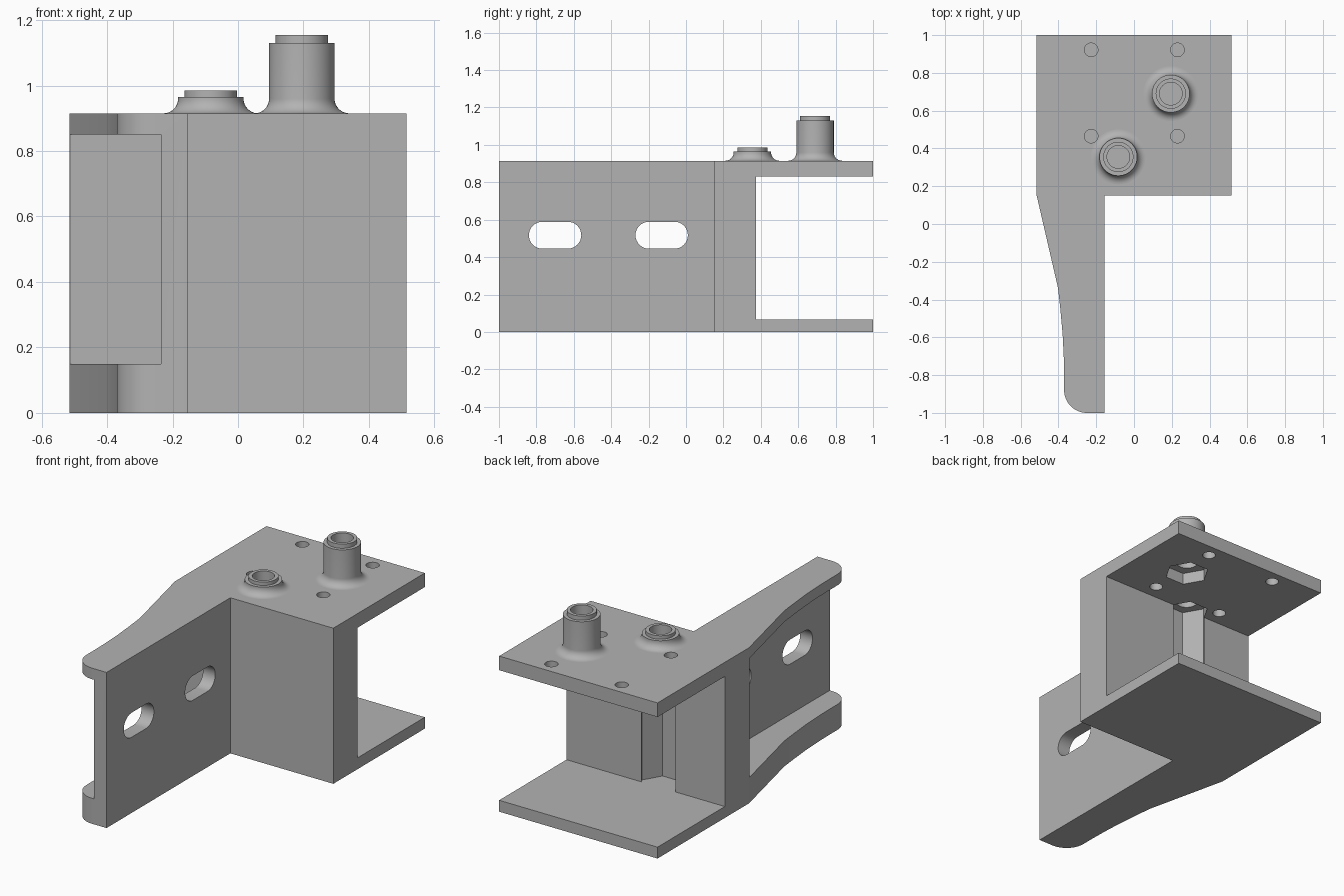
import bpy, bmesh
from math import sin, cos, pi, radians

cube = bpy.data.objects.get("Cube")
if cube:
    bpy.data.objects.remove(cube, do_unlink=True)

grey = bpy.data.materials.new("plain_grey")
grey.use_nodes = True
grey.diffuse_color = (0.45, 0.45, 0.45, 1)
grey.node_tree.nodes["Principled BSDF"].inputs["Base Color"].default_value = (0.45, 0.45, 0.45, 1)

HEIGHT = 0.915      # top of the bracket
FLOOR = 0.067       # top of the lower plate
CEILING = 0.832     # underside of the upper plate
BACK_WALL = 0.375   # rear face of the solid wall
TALL = (0.195, 0.69)
SHORT = (-0.083, 0.355)


def make_object(name, bm):
    bmesh.ops.recalc_face_normals(bm, faces=bm.faces)
    mesh = bpy.data.meshes.new(name)
    bm.to_mesh(mesh)
    bm.free()
    mesh.materials.append(grey)
    obj = bpy.data.objects.new(name, mesh)
    bpy.context.collection.objects.link(obj)
    return obj


def arc(cx, cy, r, start, end, steps):
    angles = [radians(start + (end - start) * i / steps) for i in range(steps + 1)]
    return [(cx + r * cos(a), cy + r * sin(a)) for a in angles]


def prism(name, points, low, high, along_x=False):
    """Extrude a closed outline along z, or along x when the outline is (y, z)."""
    bm = bmesh.new()
    place = (lambda p: (low, p[0], p[1])) if along_x else (lambda p: (p[0], p[1], low))
    face = bm.faces.new([bm.verts.new(place(p)) for p in points])
    moved = bmesh.ops.extrude_face_region(bm, geom=[face])["geom"]
    verts = [v for v in moved if isinstance(v, bmesh.types.BMVert)]
    step = (high - low, 0, 0) if along_x else (0, 0, high - low)
    bmesh.ops.translate(bm, verts=verts, vec=step)
    return make_object(name, bm)


def rectangle(x0, x1, y0, y1):
    return [(x0, y0), (x1, y0), (x1, y1), (x0, y1)]


def disc(centre, r, sides):
    return arc(*centre, r, 0, 360, sides)[:-1]


def activate(obj):
    bpy.ops.object.select_all(action='DESELECT')
    obj.select_set(True)
    bpy.context.view_layer.objects.active = obj


def cut(target, cutter):
    cutter.hide_render = True
    activate(target)
    mod = target.modifiers.new("cut", 'BOOLEAN')
    mod.operation = 'DIFFERENCE'
    mod.solver = 'EXACT'
    mod.object = cutter
    bpy.ops.object.modifier_apply(modifier=mod.name)
    bpy.data.objects.remove(cutter, do_unlink=True)


def smooth(obj):
    activate(obj)
    bpy.ops.object.shade_smooth_by_angle(angle=radians(12))


# Bracket: box and tapered arm in one outline
outline = [(0.515, 1), (-0.515, 1), (-0.515, 0.15), (-0.402, -0.34),
           (-0.39, -0.45), (-0.378, -0.58), (-0.372, -0.7), (-0.37, -0.8)]
outline += arc(-0.25, -0.88, 0.12, 180, 270, 12)
outline += [(-0.155, -1), (-0.155, 0.15), (0.515, 0.15)]
bracket = prism("bracket_body", outline, 0, HEIGHT)

# Open bay between the two plates, and the side pocket of the arm
cut(bracket, prism("bay_cutter", rectangle(-0.8, 0.8, BACK_WALL, 1.3), FLOOR, CEILING))
cut(bracket, prism("pocket_cutter", rectangle(-0.8, -0.235, -1.3, 0.143), 0.15, 0.85))

# Rounded slots through the arm
for y in (-0.70, -0.13):
    slot = arc(y + 0.068, 0.517, 0.072, -90, 90, 16) + arc(y - 0.068, 0.517, 0.072, 90, 270, 16)
    cut(bracket, prism("slot_cutter", slot, -0.4, 0, along_x=True))

# Four screw holes in the upper plate
for x in (-0.227, 0.23):
    for y in (0.465, 0.922):
        cut(bracket, prism("screw_cutter", disc((x, y), 0.036, 32), 0.7, 1.2))

# Hexagonal recesses and round bores below the posts
for centre, low in ((TALL, 0.5), (SHORT, FLOOR)):
    cut(bracket, prism("hex_cutter", disc(centre, 0.122, 6), low, 0.9))
    cut(bracket, prism("bore_cutter", disc(centre, 0.06, 48), 0.8, 1.2))
smooth(bracket)


# Hollow stepped posts with a flared foot
def post(name, centre, shoulder, top, fillet=0.045):
    profile = [(0.06, HEIGHT), (0.06, top), (0.08, top), (0.08, shoulder), (0.1, shoulder)]
    profile += arc(0.1 + fillet, HEIGHT + fillet, fillet, 180, 270, 10)
    bm = bmesh.new()
    verts = [bm.verts.new((r, 0, z)) for r, z in profile]
    edges = [bm.edges.new(pair) for pair in zip(verts, verts[1:])]
    bmesh.ops.spin(bm, geom=verts + edges, cent=(0, 0, 0), axis=(0, 0, 1),
                   angle=2 * pi, steps=48, use_merge=True)
    bmesh.ops.remove_doubles(bm, verts=bm.verts, dist=0.0001)
    bmesh.ops.translate(bm, verts=bm.verts, vec=(*centre, 0))
    smooth(make_object(name, bm))


post("tall_post", TALL, 1.13, 1.155)
post("short_post", SHORT, 0.965, 0.985)
